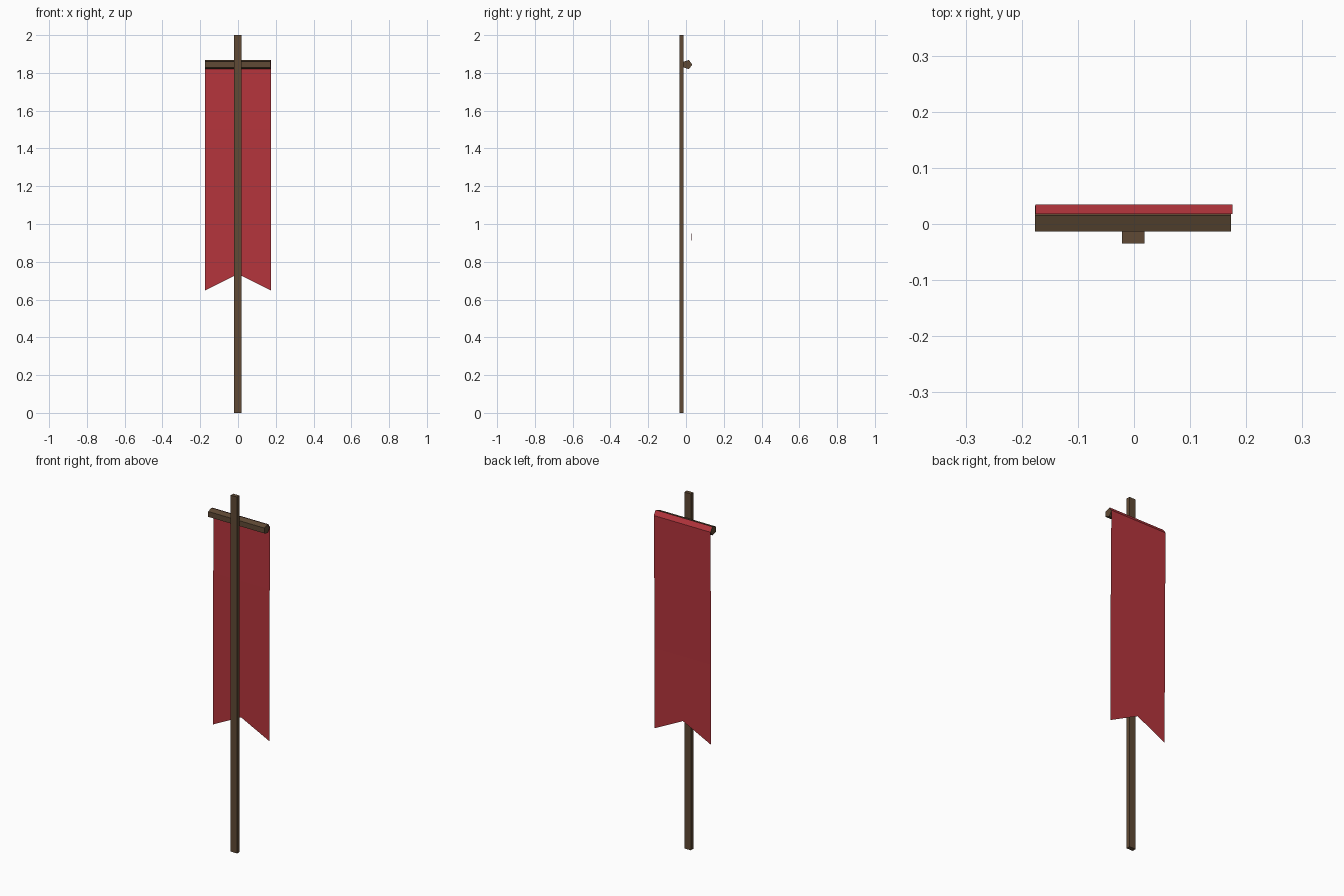
import bpy, math

if "Cube" in bpy.data.objects:
    bpy.data.objects.remove(bpy.data.objects["Cube"])


def material(name, rgb):
    m = bpy.data.materials.new(name)
    m.diffuse_color = (*rgb, 1)
    m.use_nodes = True
    m.node_tree.nodes["Principled BSDF"].inputs["Base Color"].default_value = m.diffuse_color
    return m


def make(name, verts, faces, mat):
    me = bpy.data.meshes.new(name)
    me.from_pydata(verts, [], faces)
    me.materials.append(mat)
    ob = bpy.data.objects.new(name, me)
    bpy.context.collection.objects.link(ob)
    return ob


def prism(name, profile, place, a, b, mat):
    """Extrude a closed profile from a to b; place(p, q, t) gives the 3D point."""
    n = len(profile)
    verts = [place(p, q, t) for t in (a, b) for p, q in profile]
    faces = [(i, (i + 1) % n, n + (i + 1) % n, n + i) for i in range(n)]
    faces += [tuple(reversed(range(n))), tuple(range(n, 2 * n))]
    return make(name, verts, faces, mat)


wood = material("wood", (0.115, 0.068, 0.035))
red = material("red_cloth", (0.46, 0.035, 0.045))

# Square upright pole
prism("pole", [(-0.021, -0.035), (0.019, -0.035), (0.019, -0.0125), (-0.021, -0.0125)],
      lambda x, y, z: (x, y, z), 0, 2, wood)

# Five-sided crossbar, flat side against the pole
r, cy, cz = 0.0255, 0.0076, 1.844
pentagon = [(cy + r * math.cos(k * math.tau / 5), cz + r * math.sin(k * math.tau / 5))
            for k in range(5)]
prism("crossbar", pentagon, lambda y, z, x: (x, y, z), -0.176, 0.173, wood)

# Banner sheet folded over the back of the bar, ending in a swallowtail
w, notch = 0.1755, 0.087
profile = [(0.0182, 1.8695), (0.035, 1.845), (0.031, 1.5), (0.028, 1.1), (0.0275, 0.648)]
verts = []
for i, (y, z) in enumerate(profile):
    rise = notch if i == len(profile) - 1 else 0
    verts += [(w, y, z), (0, y, z + rise), (-w, y, z)]
faces = [(3 * i + j, 3 * i + j + 1, 3 * i + j + 4, 3 * i + j + 3)
         for i in range(len(profile) - 1) for j in range(2)]
make("banner", verts, faces, red)
